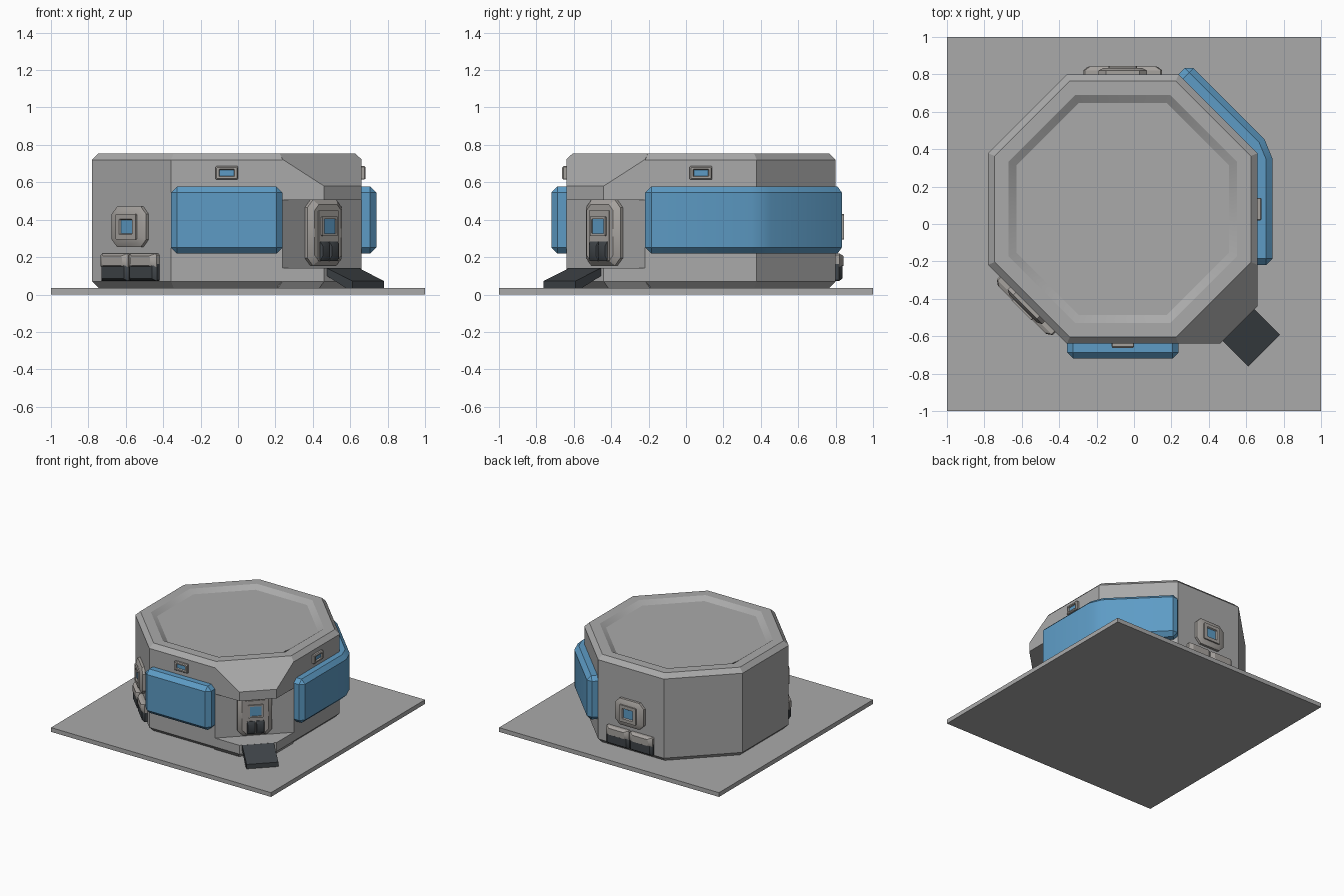
import bpy, bmesh, math
from mathutils import Vector

if "Cube" in bpy.data.objects:
    bpy.data.objects.remove(bpy.data.objects["Cube"])


def material(name, r, g, b):
    m = bpy.data.materials.new(name)
    m.use_nodes = True
    m.diffuse_color = (r, g, b, 1)
    m.node_tree.nodes["Principled BSDF"].inputs["Base Color"].default_value = (r, g, b, 1)
    return m


GREY = material("wall grey", 0.40, 0.40, 0.40)
TRIM = material("warm trim grey", 0.38, 0.36, 0.34)
BLUE = material("panel blue", 0.11, 0.33, 0.56)
DARK = material("dark metal", 0.05, 0.058, 0.065)

CENTRE = Vector((-0.06, 0.08, 0))
APOTHEM = 0.72


def finish(name, bm, *mats):
    bmesh.ops.recalc_face_normals(bm, faces=bm.faces)
    mesh = bpy.data.meshes.new(name)
    bm.to_mesh(mesh)
    bm.free()
    for m in mats:
        mesh.materials.append(m)
    mesh.shade_smooth()
    mesh.set_sharp_from_angle(angle=math.radians(30))
    ob = bpy.data.objects.new(name, mesh)
    bpy.context.collection.objects.link(ob)
    return ob


def stack(name, rings, *mats):
    """Bridge rings of equal length; the end cap takes the last material."""
    bm = bmesh.new()
    loops = [[bm.verts.new(p) for p in ring] for ring in rings]
    n = len(loops[0])
    for a, b in zip(loops, loops[1:]):
        for i in range(n):
            j = (i + 1) % n
            bm.faces.new((a[i], a[j], b[j], b[i]))
    bm.faces.new(loops[0])
    bm.faces.new(loops[-1]).material_index = len(mats) - 1
    return finish(name, bm, *mats)


def hull(name, points, mat):
    bm = bmesh.new()
    for p in points:
        bm.verts.new(p)
    bmesh.ops.convex_hull(bm, input=bm.verts)
    bmesh.ops.dissolve_limit(bm, angle_limit=0.02, verts=bm.verts, edges=bm.edges)
    return finish(name, bm, mat)


def octagon(apothem, z):
    r = apothem / math.cos(math.pi / 8)
    angles = [math.pi / 8 + i * math.pi / 4 for i in range(8)]
    return [CENTRE + Vector((r * math.cos(a), r * math.sin(a), z)) for a in angles]


def wall_point(deg, t, z, d):
    """Point on the wall facing deg: t sideways, z up, d outward."""
    a = math.radians(deg)
    n = Vector((math.cos(a), math.sin(a), 0))
    side = Vector((-n.y, n.x, 0))
    return CENTRE + n * (APOTHEM + d) + side * t + Vector((0, 0, z))


def plate(name, deg, t, z, rings, *mats):
    """Stepped plate on a wall; each ring is half width, half height, corner cut, depth."""
    out = []
    for w, h, c, d in rings:
        quarter = [(w, h - c), (w - c, h)]
        pts = quarter + [(-x, y) for x, y in reversed(quarter)]
        pts += [(-x, -y) for x, y in pts]
        out.append([wall_point(deg, t + x, z + y, d) for x, y in pts])
    return stack(name, out, *mats)


def wall_panel(name, path, z0, z1, depth, cut):
    """Chamfered panel swept along a plan path, outward to the path's right."""
    path = [Vector(p) for p in path]
    path = ([path[0], path[0].lerp(path[1], cut / (path[1] - path[0]).length)] + path[1:-1]
            + [path[-1].lerp(path[-2], cut / (path[-1] - path[-2]).length), path[-1]])
    rings = []
    for i, p in enumerate(path):
        d0 = (p - path[max(i - 1, 0)]) if i else path[1] - p
        d1 = (path[i + 1] - p) if i < len(path) - 1 else d0
        n0, n1 = (Vector((d.y, -d.x)).normalized() for d in (d0, d1))
        out = (n0 + n1) / (1 + n0.dot(n1))
        end = i in (0, len(path) - 1)
        e = cut if end else 0
        mid, far = depth - cut, depth - e
        prof = [(-0.02, z0 + e), (mid, z0 + e), (far, z0 + cut),
                (far, z1 - cut), (mid, z1 - e), (-0.02, z1 - e)]
        rings.append([(p.x + out.x * d, p.y + out.y * d, z) for d, z in prof])
    return stack(name, rings, BLUE)


# Ground slab
hull("ground_slab", [(x, y, z) for x in (-1, 1) for y in (-1, 1) for z in (0, 0.035)], GREY)

# Octagonal body with chamfered edges and sunken roof
stack("octagon_body", [octagon(a, z) for a, z in (
    (0.68, 0.03), (0.72, 0.07), (0.72, 0.72), (0.685, 0.755),
    (0.61, 0.755), (0.567, 0.727))], GREY)

# Entrance corner: sloped hood above, porch floor below
inner = [(0.238, -0.64), (0.66, -0.218)]
outer = [(0.46, -0.64), (0.66, -0.44)]
top = [(0.224, -0.605, 0.755), (0.625, -0.204, 0.755)]
hull("entrance_hood", [(x, y, 0.505) for x, y in inner + outer] + [(x, y, 0.58) for x, y in outer]
     + [(x, y, 0.723) for x, y in inner] + top, GREY)
hull("entrance_floor", [(x, y, z) for x, y in inner + outer for z in (0.07, 0.142)]
     + [(x - 0.028, y + 0.028, 0.03) for x, y in inner + outer], GREY)

# Ramp from the porch to the ground
hull("entrance_ramp", [wall_point(-45, t, z, d) for t in (-0.12, 0.12) for z, d in (
    (0.142, 0.155), (0.1, 0.155), (0.072, 0.35), (0.035, 0.35), (0.035, 0.3))], DARK)

# Entrance door with window and dark lower lockers
plate("door_plate", -45, 0, 0.33, [
    (0.13, 0.175, 0.04, -0.01), (0.13, 0.175, 0.04, 0.02), (0.1, 0.15, 0.03, 0.045)], TRIM)
plate("door_frame", -45, 0, 0.315, [
    (0.075, 0.135, 0.004, 0.03), (0.075, 0.135, 0.004, 0.052)], TRIM)
plate("door_window", -45, 0, 0.365, [
    (0.058, 0.052, 0.004, 0.05), (0.058, 0.052, 0.004, 0.062),
    (0.044, 0.04, 0.003, 0.062), (0.044, 0.04, 0.003, 0.055)], TRIM, BLUE)
for i, t in enumerate((-0.034, 0.034)):
    plate("door_locker_%d" % i, -45, t, 0.232, [
        (0.032, 0.052, 0.004, 0.04), (0.032, 0.052, 0.004, 0.056),
        (0.026, 0.03, 0.004, 0.066)], DARK)

# Hatches with paired vents on the front corner and the back
for label, deg in (("corner", 225), ("back", 90)):
    plate(label + "_hatch", deg, 0, 0.362, [
        (0.13, 0.108, 0.04, -0.01), (0.13, 0.108, 0.04, 0.02),
        (0.1, 0.085, 0.03, 0.035)], TRIM)
    plate(label + "_hatch_window", deg, 0, 0.362, [
        (0.075, 0.068, 0.004, 0.03), (0.075, 0.068, 0.004, 0.046),
        (0.048, 0.042, 0.003, 0.046), (0.042, 0.036, 0.003, 0.036)], TRIM, BLUE)
    for i, t in enumerate((-0.107, 0.107)):
        plate("%s_vent_grille_%d" % (label, i), deg, t, 0.12, [
            (0.104, 0.048, 0.005, -0.01), (0.104, 0.048, 0.005, 0.018),
            (0.085, 0.035, 0.005, 0.036)], DARK)
        plate("%s_vent_hood_%d" % (label, i), deg, t, 0.18, [
            (0.104, 0.038, 0.008, -0.01), (0.104, 0.038, 0.008, 0.022),
            (0.075, 0.026, 0.008, 0.042)], TRIM)

# Blue wall panels: a straight one in front, one wrapping the side and rear corner
wall_panel("front_panel", [(-0.358, -0.64), (0.238, -0.64)], 0.218, 0.578, 0.08, 0.033)
wall_panel("side_panel", [(0.66, -0.218), (0.66, 0.335), (0.63, 0.408), (0.238, 0.8)],
           0.218, 0.578, 0.08, 0.033)

# Small lookout windows above the panels
for label, deg in (("front", -90), ("side", 0)):
    plate(label + "_lookout", deg, 0, 0.65, [
        (0.06, 0.036, 0.004, -0.01), (0.06, 0.036, 0.004, 0.015), (0.054, 0.03, 0.004, 0.022),
        (0.042, 0.02, 0.003, 0.022), (0.038, 0.016, 0.003, 0.01)], TRIM, BLUE)
